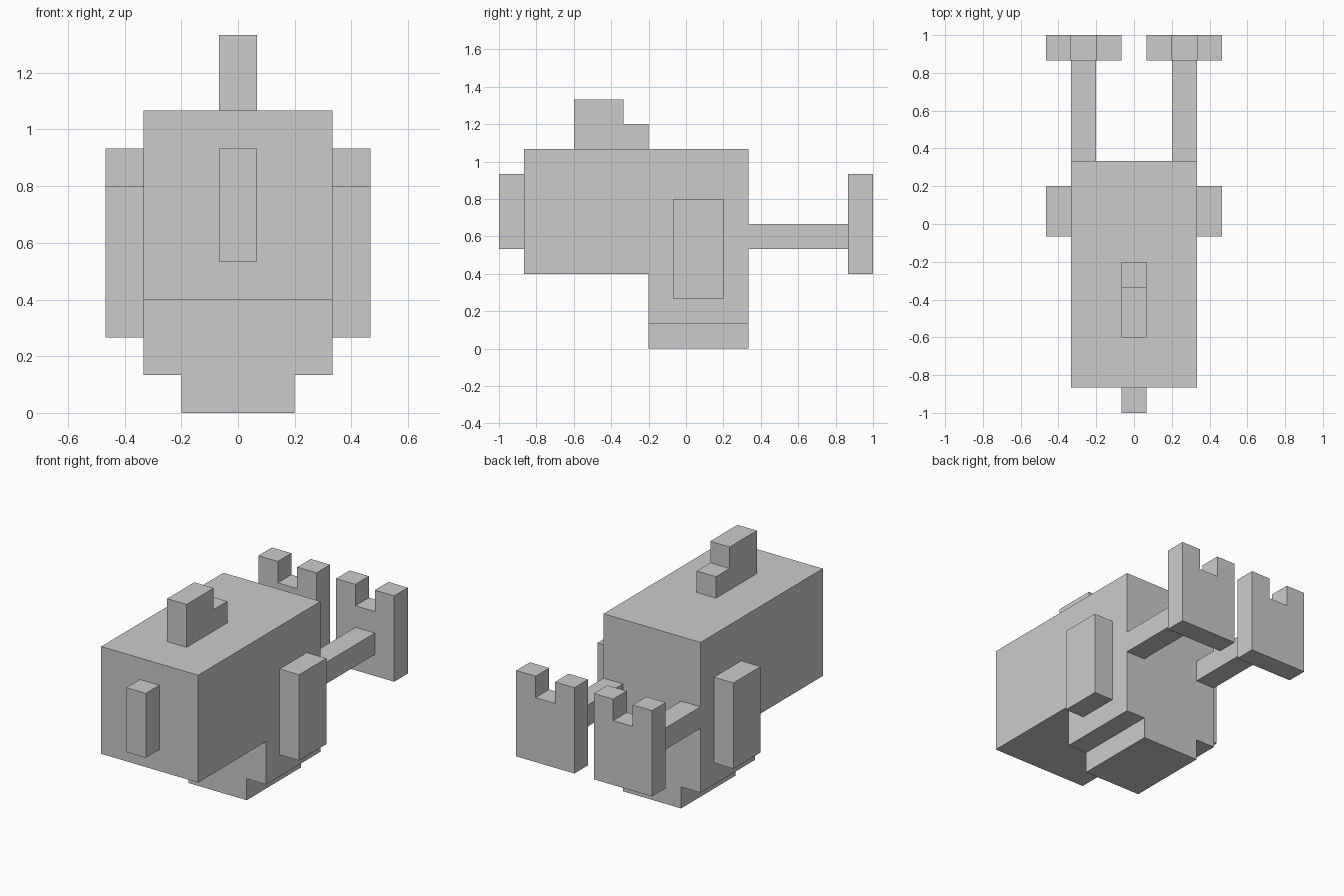
import bpy

if "Cube" in bpy.data.objects:
    bpy.data.objects.remove(bpy.data.objects["Cube"])

U = 1 / 15  # block unit: every size is a whole number of these


def prism(name, profile, axis, lo, hi):
    """Extrude a 2D outline along 'x' (outline in y,z) or 'y' (outline in x,z)."""
    def place(a, b, t):
        p = (t, a, b) if axis == 'x' else (a, t, b)
        return [c * U for c in p]
    n = len(profile)
    verts = [place(a, b, t) for t in (lo, hi) for a, b in profile]
    faces = [list(range(n))[::-1], list(range(n, 2 * n))]
    faces += [[i, (i + 1) % n, (i + 1) % n + n, i + n] for i in range(n)]
    if axis == 'y':
        faces = [f[::-1] for f in faces]
    mesh = bpy.data.meshes.new(name)
    mesh.from_pydata(verts, [], faces)
    obj = bpy.data.objects.new(name, mesh)
    bpy.context.collection.objects.link(obj)
    return obj


def box(name, x, y, z):
    outline = [(y[0], z[0]), (y[1], z[0]), (y[1], z[1]), (y[0], z[1])]
    return prism(name, outline, 'x', *x)


def mirror(obj):
    obj.modifiers.new("mirror", 'MIRROR').use_axis[0] = True


# Body with the deeper rear section, and the narrower base under it
prism("body", [(-13, 6), (-3, 6), (-3, 2), (5, 2), (5, 16), (-13, 16)], 'x', -5, 5)
box("base", (-3, 3), (-3, 5), (0, 2))

# Upright block on the front face
box("nose", (-1, 1), (-15, -13), (8, 14))

# Stepped crest on top
prism("crest", [(-9, 16), (-3, 16), (-3, 18), (-5, 18), (-5, 20), (-9, 20)], 'x', -1, 1)

# Side panels
mirror(box("side_panel", (5, 7), (-1, 3), (4, 12)))

# Rear arms and the notched plates on their ends
mirror(box("rear_arm", (3, 5), (5, 13), (8, 10)))
mirror(prism("notched_plate", [(1, 6), (7, 6), (7, 14), (5, 14), (5, 12),
                               (3, 12), (3, 14), (1, 14)], 'y', 13, 15))
